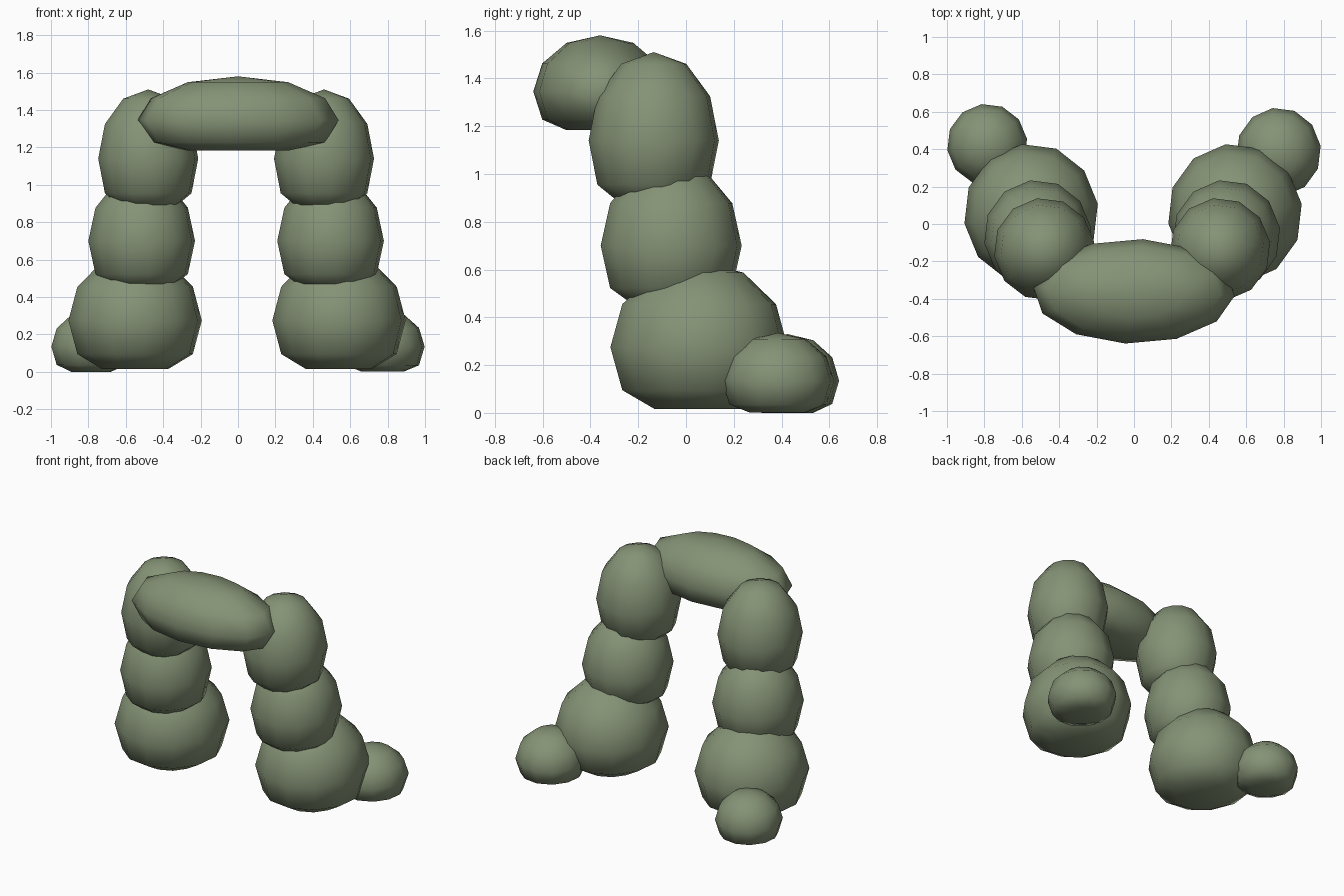
import bpy
import bmesh
from math import radians
from mathutils import Matrix

cube = bpy.data.objects.get("Cube")
if cube:
    bpy.data.objects.remove(cube)

# Mossy stone colour
moss = bpy.data.materials.new("moss_green_stone")
moss.use_nodes = True
colour = (0.235, 0.29, 0.18, 1)
moss.diffuse_color = colour
bsdf = moss.node_tree.nodes["Principled BSDF"]
bsdf.inputs["Base Color"].default_value = colour
bsdf.inputs["Roughness"].default_value = 0.9


def stone(name, centre, size, turn=0, floor=-0.72):
    """Rounded boulder with a flattened underside."""
    bm = bmesh.new()
    bmesh.ops.create_uvsphere(bm, u_segments=12, v_segments=6, radius=1)
    bmesh.ops.rotate(bm, verts=bm.verts, matrix=Matrix.Rotation(radians(turn), 3, "Z"))
    for v in bm.verts:
        v.co.z = max(v.co.z, floor)
    bmesh.ops.scale(bm, verts=bm.verts, vec=size)
    for f in bm.faces:
        f.smooth = True
    mesh = bpy.data.meshes.new(name)
    bm.to_mesh(mesh)
    bm.free()
    mesh.materials.append(moss)
    obj = bpy.data.objects.new(name, mesh)
    obj.location = centre
    bpy.context.collection.objects.link(obj)
    return obj


# Two leaning pillars of three stacked stones
for side, sign, shift in (("left", 1, 0), ("right", -1, 0.02)):
    stone(side + "_base_stone", (sign * (0.54 + shift / 2), 0.055, 0.275),
          (0.36, 0.375, 0.36), 8)
    stone(side + "_middle_stone", (sign * (0.495 + shift), -0.062, 0.7),
          (0.288, 0.298, 0.355), 8)
    stone(side + "_upper_stone", (sign * (0.46 + shift), -0.135, 1.14),
          (0.27, 0.275, 0.37), 8)

# Small boulders behind the pillars
stone("left_small_boulder", (0.773, 0.385, 0.135), (0.227, 0.237, 0.2), 8, -0.67)
stone("right_small_boulder", (-0.785, 0.425, 0.135), (0.215, 0.218, 0.195), 8, -0.69)

# Long lintel stone resting across the front
stone("lintel_stone", (0, -0.36, 1.345), (0.54, 0.28, 0.235), -5, -0.69)
